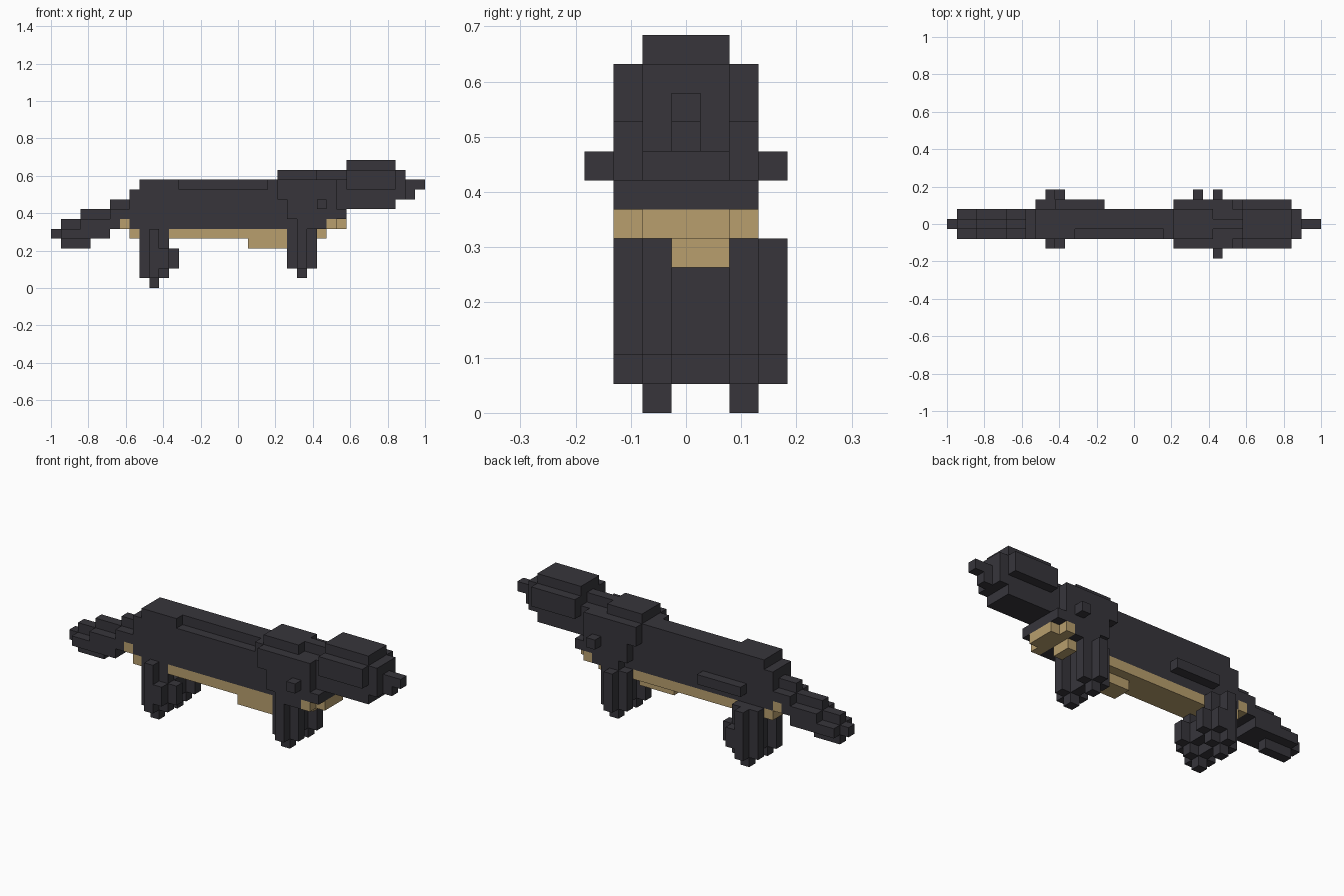
import bpy, bmesh, math
from mathutils import Vector

if "Cube" in bpy.data.objects:
    bpy.data.objects.remove(bpy.data.objects["Cube"], do_unlink=True)

U = 2 / 38                                # edge of one block
ORIGIN = Vector((-19, -3.5, 0))           # grid corner, in blocks
MID = 3                                   # middle row across the body
owner = {}                                # grid cell -> part, first claim wins


def material(name, rgb):
    m = bpy.data.materials.new(name)
    m.use_nodes = True
    col = (*rgb, 1)
    m.diffuse_color = col
    m.node_tree.nodes["Principled BSDF"].inputs["Base Color"].default_value = col
    return m


def fill(part, xs, zs, half=0, mid=MID):
    """Claim a run of cells, half rows to each side of the row mid."""
    for x in range(*xs):
        for y in range(mid - half, mid + half + 1):
            for z in range(*zs):
                owner.setdefault((x, y, z), part)


def plus_post(part, x, row, zs):
    """Upright post with a plus-shaped section."""
    fill(part, (x - 1, x + 2), zs, 0, row)
    fill(part, (x, x + 1), zs, 1, row)


def leg(part, x, row, foot):
    """Plus-shaped post ending in a single-block toe."""
    plus_post(part, x, row, (foot + 1, 6))
    fill(part, (x, x + 1), (foot, foot + 1), 0, row)


# Legs, with a heel lump on the rear pair
for side, row in (("right", 2), ("left", 5)):
    leg("front_leg_" + side, 25, row, 1)
    leg("rear_leg_" + side, 10, row, 0)
    plus_post("rear_leg_" + side, 11, row, (2, 4))

# Pale belly and chest
fill("belly", (8, 24), (5, 6), 1)
fill("belly", (7, 8), (6, 7), 1)
for row in (2, 3):
    fill("belly", (20, 24), (4, 5), 0, row)
    fill("chest", (27, 28), (5, 6), 0, row + 1)
fill("chest", (28, 29), (6, 7), 2)
fill("chest", (29, 30), (6, 7), 1)

# Trunk with a back ridge, a ledge along its right, and a left flank bar
fill("body", (8, 24), (6, 10), 1)
fill("body", (9, 23), (10, 11), 1)
for x in range(13, 22):
    del owner[x, MID - 1, 10]
fill("body", (11, 16), (7, 8), 0, MID + 2)

# Shoulders widen in layers upward, with elbow knobs and a crest
for z, xs in enumerate(((25, 28), (24, 30), (24, 29), (23, 29), (23, 29)), 6):
    fill("shoulders", xs, (z, z + 1), 2)
fill("shoulders", (24, 30), (6, 11), 1)
fill("shoulders", (27, 28), (8, 9), 3)
fill("shoulders", (23, 27), (11, 12), 1)
fill("shoulders", (27, 30), (11, 12))

# Tail in three overlapping segments behind a tip
fill("tail", (0, 1), (5, 6))
for xs, z in (((1, 4), 4), ((3, 6), 5), ((6, 8), 6)):
    fill("tail", xs, (z, z + 3))
    fill("tail", xs, (max(z, 5), z + 2), 1)

# Head with wide cheeks, narrowing to the snout
for z in range(8, 13):
    fill("head", (30, 35), (z, z + 1), 2 if z in (10, 11) else 1)
fill("head", (35, 36), (9, 12), 1)
for z in (9, 10):
    fill("snout", (36, z + 28), (z, z + 1))


def build(name, mat):
    """Skin the exposed cell sides of one part, then merge flat areas."""
    bm = bmesh.new()
    for cell in [c for c, part in owner.items() if part == name]:
        for axis in range(3):
            for s in (0, 1):
                near = list(cell)
                near[axis] += 2 * s - 1
                if tuple(near) in owner:
                    continue
                a, b = (axis + 1) % 3, (axis + 2) % 3
                ring = [(0, 0), (1, 0), (1, 1), (0, 1)]
                verts = []
                for da, db in ring if s else ring[::-1]:
                    p = Vector(cell)
                    p[axis] += s
                    p[a] += da
                    p[b] += db
                    verts.append(bm.verts.new((p + ORIGIN) * U))
                bm.faces.new(verts)
    bmesh.ops.remove_doubles(bm, verts=bm.verts, dist=1e-4)
    bmesh.ops.dissolve_limit(bm, angle_limit=math.radians(1),
                             verts=bm.verts, edges=bm.edges)
    me = bpy.data.meshes.new(name)
    bm.to_mesh(me)
    bm.free()
    me.materials.append(mat)
    bpy.context.scene.collection.objects.link(bpy.data.objects.new(name, me))


dark = material("charcoal fur", (0.038, 0.036, 0.044))
tan = material("tan fur", (0.479, 0.347, 0.154))
for part in dict.fromkeys(owner.values()):
    build(part, tan if part in ("belly", "chest") else dark)
